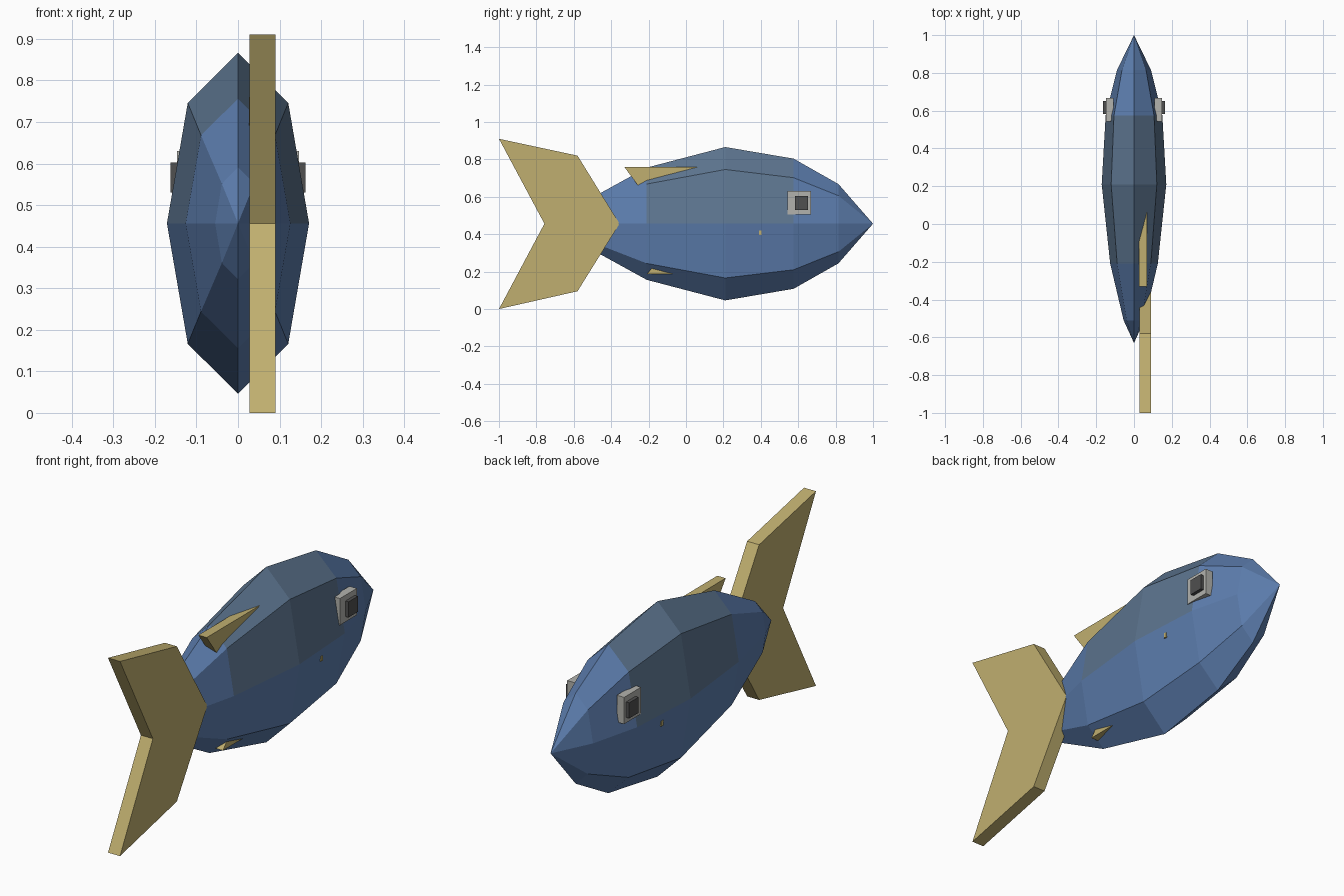
import bpy, bmesh
from math import cos, sin, pi
from mathutils import Matrix

if "Cube" in bpy.data.objects:
    bpy.data.objects.remove(bpy.data.objects["Cube"])


def material(name, rgb):
    m = bpy.data.materials.new(name)
    m.diffuse_color = (*rgb, 1)
    m.use_nodes = True
    m.node_tree.nodes["Principled BSDF"].inputs["Base Color"].default_value = m.diffuse_color
    return m


BLUE = material("blue", (0.11, 0.21, 0.43))
SLATE = material("slate", (0.11, 0.18, 0.28))
TAN = material("tan", (0.53, 0.43, 0.16))
LIGHT = material("light_grey", (0.45, 0.45, 0.42))
DARK = material("dark_grey", (0.08, 0.08, 0.08))


def finish(bm, name, *mats):
    bmesh.ops.recalc_face_normals(bm, faces=bm.faces)
    me = bpy.data.meshes.new(name)
    bm.to_mesh(me)
    bm.free()
    for m in mats:
        me.materials.append(m)
    ob = bpy.data.objects.new(name, me)
    bpy.context.collection.objects.link(ob)
    return ob


def slab(name, profile, x0, x1, mat):
    """Flat fin: a (y, z) outline extruded from x0 to x1."""
    bm = bmesh.new()
    face = bm.faces.new([bm.verts.new((x0, y, z)) for y, z in profile])
    new = bmesh.ops.extrude_face_region(bm, geom=[face])["geom"]
    bmesh.ops.translate(bm, vec=(x1 - x0, 0, 0),
                        verts=[v for v in new if isinstance(v, bmesh.types.BMVert)])
    return finish(bm, name, mat)


def box(name, xr, yr, zr, mat):
    """Box given by its ranges, mirrored to both flanks."""
    for side, s in (("right", 1), ("left", -1)):
        bm = bmesh.new()
        size = [b - a for a, b in (xr, yr, zr)]
        mid = [(a + b) / 2 for a, b in (xr, yr, zr)]
        mid[0] *= s
        bmesh.ops.create_cube(bm, size=1,
                              matrix=Matrix.Translation(mid) @ Matrix.Diagonal((*size, 1)))
        finish(bm, f"{name}_{side}", mat)


# Body: eight-sided rings (y, half width, half height) closed to a point at both ends
ZC = 0.456
stations = [(-0.51, 0.055, 0.135), (-0.21, 0.126, 0.30), (0.21, 0.171, 0.41),
            (0.575, 0.15, 0.348), (0.815, 0.09, 0.212)]
bm = bmesh.new()
rings = [[bm.verts.new((w * cos(k * pi / 4), y, ZC + h * sin(k * pi / 4)))
          for k in range(8)] for y, w, h in stations]
tail_tip = bm.verts.new((0, -0.63, ZC))
nose_tip = bm.verts.new((0, 1.0, ZC))
for k in range(8):
    n = (k + 1) % 8
    bm.faces.new((tail_tip, rings[0][k], rings[0][n]))
    bm.faces.new((nose_tip, rings[-1][n], rings[-1][k]))
    for i in range(len(rings) - 1):
        f = bm.faces.new((rings[i][k], rings[i + 1][k], rings[i + 1][n], rings[i][n]))
        # darker back panels
        f.material_index = 1 if k < 4 and i in (1, 2) else 0
finish(bm, "body", BLUE, SLATE)

# Fins
slab("tail_fin", [(-1, 0.91), (-0.58, 0.82), (-0.355, 0.456), (-0.58, 0.095),
                  (-1, 0), (-0.757, 0.456)], 0.028, 0.09, TAN)
slab("back_fin", [(-0.33, 0.76), (0.12, 0.76), (-0.21, 0.597)], 0.026, 0.069, TAN)
slab("belly_fin", [(-0.21, 0.186), (0.0, 0.186), (-0.13, 0.28)], 0.028, 0.069, TAN)
box("side_fin_tip", (0.13, 0.156), (0.39, 0.404), (0.396, 0.42), TAN)

# Eyes
box("eye_plate", (0.109, 0.147), (0.542, 0.667), (0.505, 0.63), LIGHT)
box("pupil", (0.12, 0.163), (0.583, 0.652), (0.53, 0.603), DARK)
